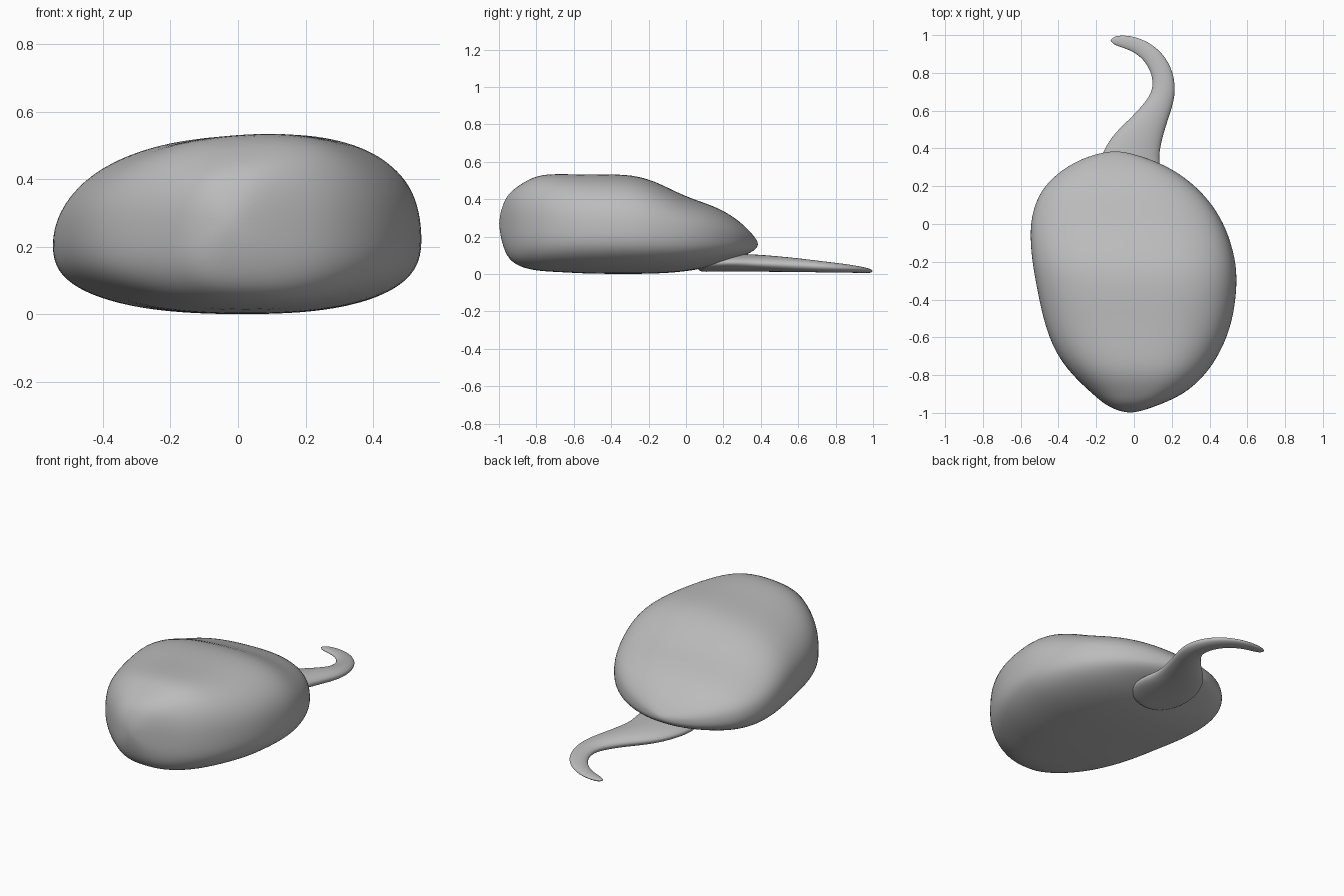
import bpy, bmesh, math
from mathutils import Vector

cube = bpy.data.objects.get("Cube")
if cube:
    bpy.data.objects.remove(cube, do_unlink=True)

grey = bpy.data.materials.new("plain grey")
grey.use_nodes = True
grey.diffuse_color = (0.5, 0.5, 0.5, 1)
grey.node_tree.nodes["Principled BSDF"].inputs["Base Color"].default_value = (0.5, 0.5, 0.5, 1)


def loft(name, rings, start, end):
    """Skin closed rings and close both ends to a point."""
    bm = bmesh.new()
    loops = [[bm.verts.new(p) for p in ring] for ring in rings]
    n = len(loops[0])
    for a, b in zip(loops, loops[1:]):
        for i in range(n):
            j = (i + 1) % n
            bm.faces.new((a[i], a[j], b[j], b[i]))
    for loop, tip in ((loops[0], start), (loops[-1], end)):
        pole = bm.verts.new(tip)
        for i in range(n):
            bm.faces.new((pole, loop[i], loop[(i + 1) % n]))
    bmesh.ops.recalc_face_normals(bm, faces=bm.faces)
    mesh = bpy.data.meshes.new(name)
    bm.to_mesh(mesh)
    bm.free()
    mesh.materials.append(grey)
    mesh.shade_smooth()
    obj = bpy.data.objects.new(name, mesh)
    bpy.context.collection.objects.link(obj)
    sub = obj.modifiers.new("smooth", 'SUBSURF')
    sub.levels = sub.render_levels = 2
    return obj


def power(v, e):
    return math.copysign(abs(v) ** e, v)


# Body sections: y, right edge, left edge, bottom, widest height, top
body = [
    (-0.99, -0.08, 0.04, 0.19, 0.26, 0.34),
    (-0.96, -0.15, 0.13, 0.09, 0.24, 0.42),
    (-0.90, -0.22, 0.27, 0.04, 0.23, 0.47),
    (-0.80, -0.33, 0.38, 0.015, 0.22, 0.53),
    (-0.68, -0.42, 0.46, 0.01, 0.22, 0.535),
    (-0.52, -0.48, 0.525, 0.00, 0.22, 0.53),
    (-0.32, -0.52, 0.55, 0.00, 0.22, 0.535),
    (-0.18, -0.545, 0.54, 0.00, 0.21, 0.505),
    (-0.02, -0.555, 0.49, 0.01, 0.20, 0.42),
    (0.10, -0.53, 0.42, 0.03, 0.19, 0.38),
    (0.20, -0.48, 0.33, 0.06, 0.18, 0.34),
    (0.29, -0.38, 0.21, 0.09, 0.17, 0.28),
    (0.35, -0.27, 0.07, 0.115, 0.165, 0.22),
    (0.38, -0.16, -0.04, 0.14, 0.16, 0.18),
]
N = 32
rings = []
for y, x0, x1, low, mid, high in body:
    ring = []
    for k in range(N):
        a = 2 * math.pi * k / N
        u, v = power(math.cos(a), 0.8), power(math.sin(a), 0.8)
        # the top leans down toward the model's right
        z = mid + v * ((high - mid) * (1 + 0.08 * u) if v > 0 else mid - low)
        ring.append(((x0 + x1) / 2 + u * (x1 - x0) / 2, y, z))
    rings.append(ring)
loft("body", rings, (-0.02, -1.0, 0.27), (-0.1, 0.385, 0.16))

# Tail path: x, y, half width, top height
tail = [
    (-0.03, 0.07, 0.10, 0.085), (-0.03, 0.12, 0.16, 0.105), (-0.03, 0.22, 0.185, 0.11),
    (-0.02, 0.32, 0.168, 0.108), (0.005, 0.41, 0.14, 0.103), (0.06, 0.50, 0.103, 0.095),
    (0.118, 0.60, 0.076, 0.085), (0.16, 0.69, 0.064, 0.074), (0.156, 0.79, 0.059, 0.062),
    (0.11, 0.88, 0.052, 0.05), (0.035, 0.94, 0.043, 0.038), (-0.04, 0.965, 0.036, 0.03),
    (-0.1, 0.972, 0.026, 0.024),
]
rings = []
for i, (x, y, w, top) in enumerate(tail):
    a, b = tail[max(i - 1, 0)], tail[min(i + 1, len(tail) - 1)]
    along = Vector((b[0] - a[0], b[1] - a[1], 0)).normalized()
    across = Vector((along.y, -along.x, 0))
    bottom = 0.01 * top / 0.11 + 0.002
    ring = []
    for k in range(16):
        t = 2 * math.pi * k / 16
        p = Vector((x, y, (top + bottom) / 2)) + across * w * math.cos(t)
        p.z += (top - bottom) / 2 * math.sin(t)
        ring.append(p)
    rings.append(ring)
loft("tail", rings, (-0.03, 0.055, 0.05), (-0.13, 0.973, 0.014))
